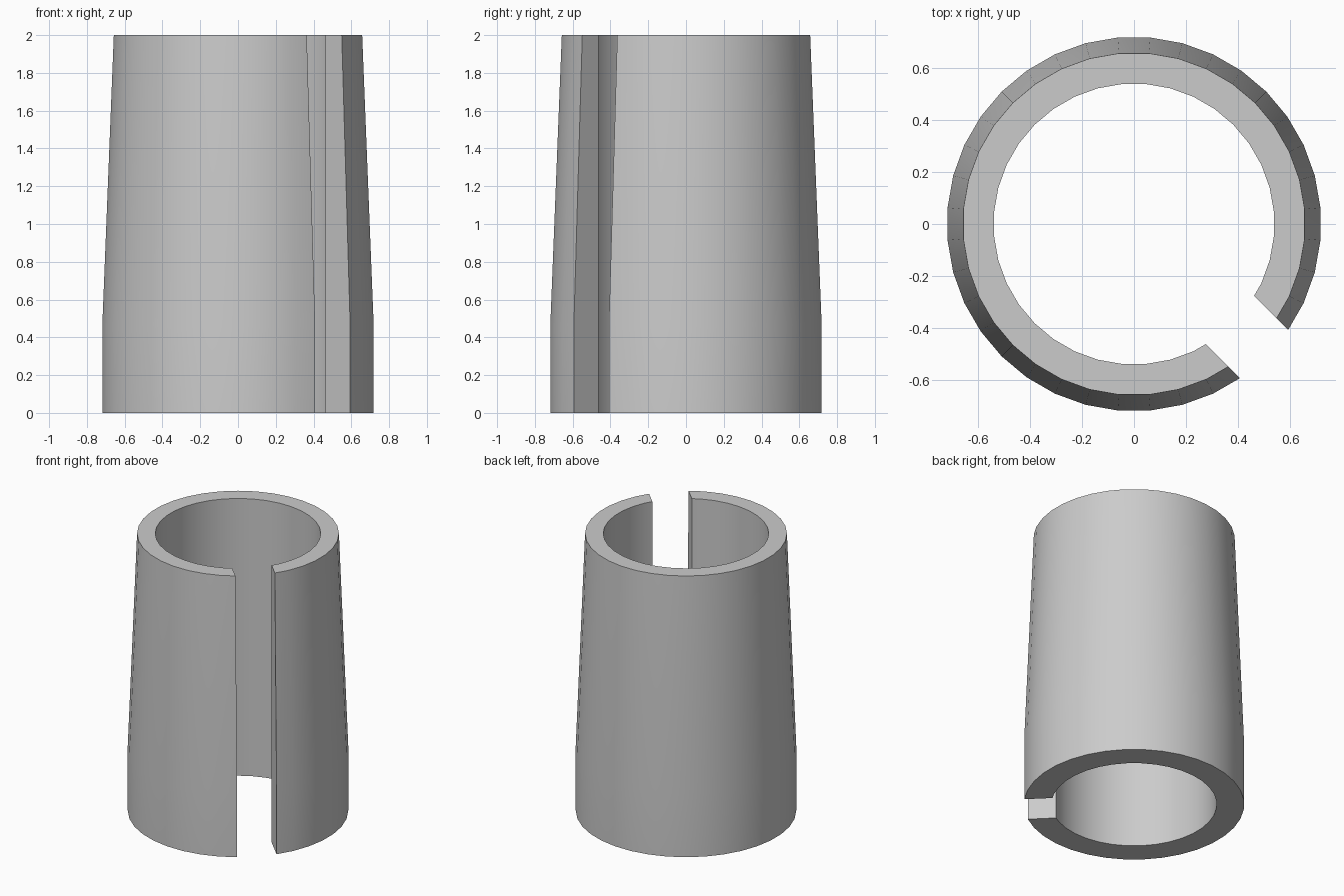
import bpy, bmesh
from math import radians, cos, sin
from mathutils import Vector, Matrix

cube = bpy.data.objects.get("Cube")
if cube:
    bpy.data.objects.remove(cube, do_unlink=True)

grey = bpy.data.materials.new("plain grey")
grey.use_nodes = True
grey.diffuse_color = (0.6, 0.6, 0.6, 1)
grey.node_tree.nodes["Principled BSDF"].inputs["Base Color"].default_value = (0.6, 0.6, 0.6, 1)

SEGMENTS = 36
SLOT_HALF = 0.131
# Wall section (radius, height): straight bore, straight collar, tapered outside
SECTION = [(0.541, 0), (0.721, 0), (0.721, 0.466), (0.66, 2), (0.541, 2)]


def open_ring(radius, height):
    """Ring of points open toward +x, its ends slid onto the parallel slot walls."""
    step = radians(360 / SEGMENTS)
    pts = [Vector((radius * cos(i * step), radius * sin(i * step), height))
           for i in range(1, SEGMENTS)]
    t = (SLOT_HALF - pts[0].y) / (pts[1].y - pts[0].y)
    start = pts[0].lerp(pts[1], t)
    pts[0] = start
    pts[-1] = Vector((start.x, -start.y, height))
    return pts


# Slotted sleeve
bm = bmesh.new()
rings = [[bm.verts.new(p) for p in open_ring(r, z)] for r, z in SECTION]
for a, b in zip(rings, rings[1:] + rings[:1]):
    for i in range(len(a) - 1):
        bm.faces.new((a[i], a[i + 1], b[i + 1], b[i]))
# Slot walls
for end in (0, -1):
    bm.faces.new([ring[end] for ring in rings])
bmesh.ops.recalc_face_normals(bm, faces=bm.faces)
# Turn the slot to the front left corner
bmesh.ops.transform(bm, matrix=Matrix.Rotation(radians(-45), 4, 'Z'), verts=bm.verts)

mesh = bpy.data.meshes.new("slotted_sleeve")
bm.to_mesh(mesh)
bm.free()
mesh.materials.append(grey)
sleeve = bpy.data.objects.new("slotted_sleeve", mesh)
bpy.context.collection.objects.link(sleeve)
bpy.ops.object.select_all(action='DESELECT')
sleeve.select_set(True)
bpy.context.view_layer.objects.active = sleeve
bpy.ops.object.shade_smooth_by_angle(angle=radians(30))
